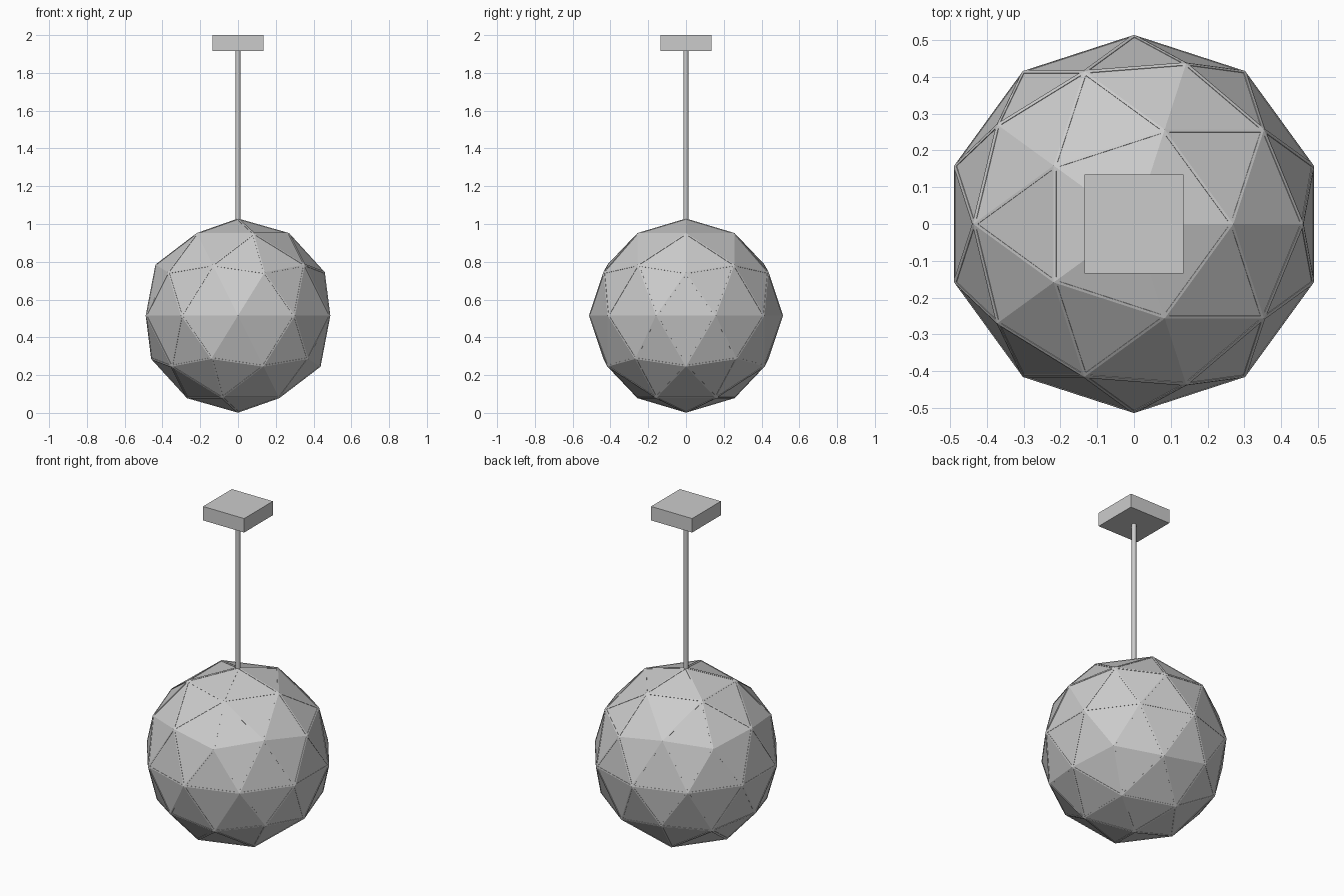
import bpy, bmesh
from mathutils import Vector

if "Cube" in bpy.data.objects:
    bpy.data.objects.remove(bpy.data.objects["Cube"])

CENTRE = Vector((0, 0, 0.515))


def make_object(name, bm, location):
    mesh = bpy.data.meshes.new(name)
    bm.to_mesh(mesh)
    bm.free()
    obj = bpy.data.objects.new(name, mesh)
    obj.location = location
    bpy.context.collection.objects.link(obj)
    return obj


# Faceted globe panels
bm = bmesh.new()
bmesh.ops.create_icosphere(bm, subdivisions=2, radius=0.512)
make_object("globe_panels", bm, CENTRE)

# Thin lattice frame along every facet edge
bm = bmesh.new()
bmesh.ops.create_icosphere(bm, subdivisions=2, radius=0.514)
panels = list(bm.faces)
bmesh.ops.inset_individual(bm, faces=panels, thickness=0.0075, use_even_offset=True)
bmesh.ops.delete(bm, geom=panels, context='FACES')
frame = make_object("globe_frame", bm, CENTRE)
solid = frame.modifiers.new("thickness", 'SOLIDIFY')
solid.thickness = 0.012
solid.offset = -1

# Hanging rod
bpy.ops.mesh.primitive_cylinder_add(vertices=16, radius=0.0125, depth=0.91,
                                    location=(0, 0, 1.475))
bpy.context.object.name = "hanging_rod"
bpy.ops.object.shade_smooth_by_angle()

# Ceiling mount
bpy.ops.mesh.primitive_cube_add(size=1, location=(0, 0, 1.9585))
mount = bpy.context.object
mount.name = "ceiling_mount"
mount.scale = (0.27, 0.27, 0.083)
